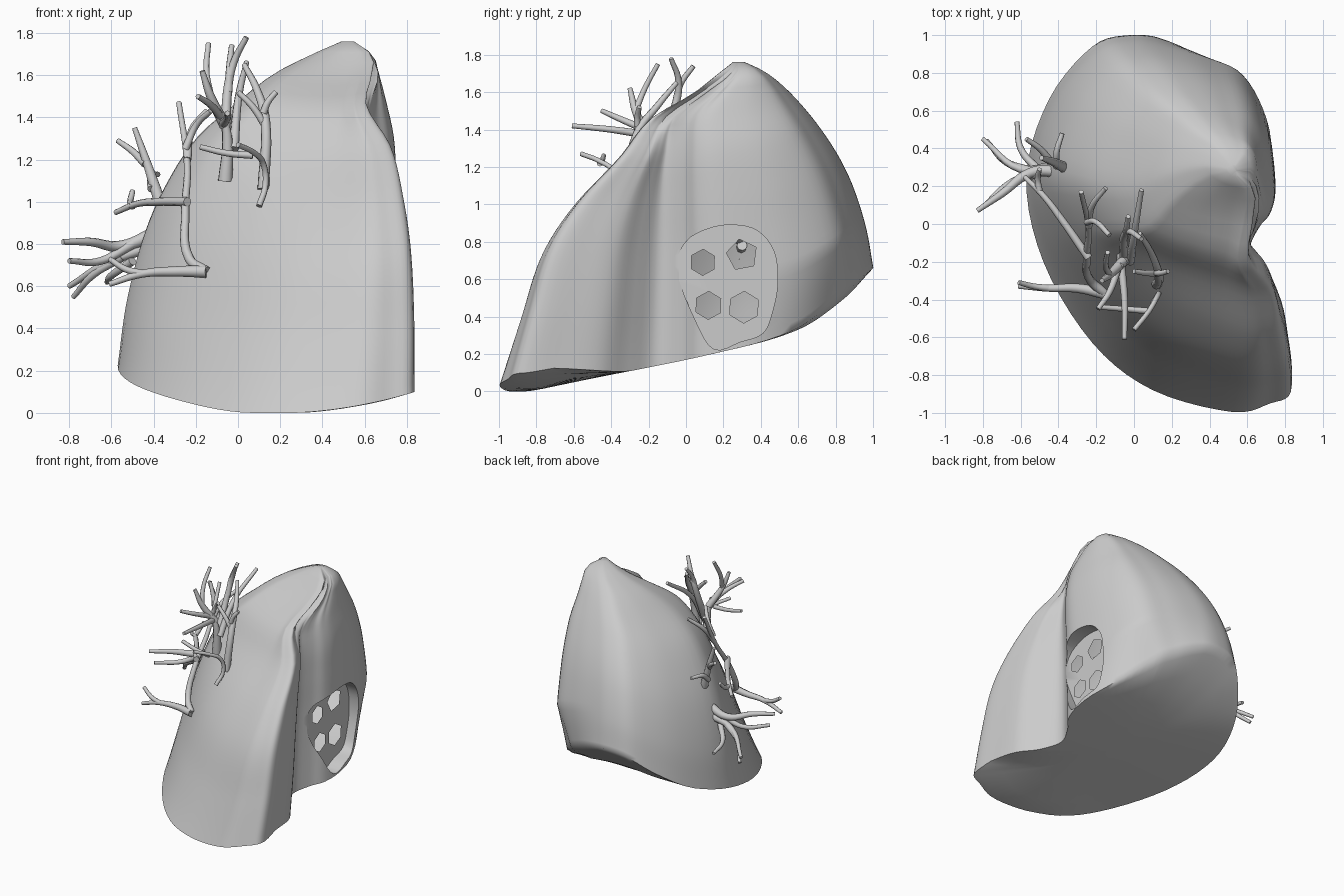
import bpy, bmesh, math

if "Cube" in bpy.data.objects:
    bpy.data.objects.remove(bpy.data.objects["Cube"])


def interp(rows, t):
    # smooth (Hermite) interpolation of rows (key, v1, v2, ...)
    i = 0
    while i < len(rows) - 2 and t > rows[i + 1][0]:
        i += 1
    a, b = rows[i], rows[i + 1]
    p, n = rows[max(i - 1, 0)], rows[min(i + 2, len(rows) - 1)]
    h = b[0] - a[0]
    u = (t - a[0]) / h
    out = []
    for k in range(1, len(a)):
        ma = (b[k] - p[k]) / (b[0] - p[0]) * h
        mb = (n[k] - a[k]) / (n[0] - a[0]) * h
        out.append((2*u**3 - 3*u*u + 1) * a[k] + (u**3 - 2*u*u + u) * ma
                   + (3*u*u - 2*u**3) * b[k] + (u**3 - u*u) * mb)
    return out


def closed(pts, per):
    # smooth closed outline through pts
    n = len(pts)
    rows = [(i, *pts[i % n]) for i in range(-2, n + 3)]
    return [interp(rows, i / per) for i in range(n * per)]


def clip(v):
    return max(0.0, min(1.0, v))


def make_object(name, bm):
    bmesh.ops.recalc_face_normals(bm, faces=bm.faces)
    me = bpy.data.meshes.new(name)
    bm.to_mesh(me)
    bm.free()
    ob = bpy.data.objects.new(name, me)
    bpy.context.collection.objects.link(ob)
    return ob


def select(ob):
    bpy.ops.object.select_all(action='DESELECT')
    ob.select_set(True)
    bpy.context.view_layer.objects.active = ob


# Lobe: base outline, tilted base height and section limits by height
OUTLINE = [(.83, -.89), (.815, -.66), (.775, -.46), (.67, -.31), (.585, -.16), (.64, -.02),
           (.715, .08), (.745, .25), (.70, .58), (.57, .83), (.38, .925), (.18, .98), (-.02, 1),
           (-.22, .94), (-.45, .66), (-.57, .25), (-.48, -.2), (-.22, -.63), (.1, -.88),
           (.52, -.995), (.72, -.95)]
BASE = [(-1, 0), (-.85, 0), (-.6, .05), (.14, .2), (.6, .33), (.85, .5), (1, .66)]
# height fraction, x min, x max, y min, y of notch, y max, inward shift of front margin
LIMITS = [(0, -.57, .83, -1, -.15, 1, 0), (.2, -.53, .83, -.9, -.14, .96, 0),
          (.4, -.45, .825, -.79, -.13, .89, .01), (.55, -.35, .82, -.62, -.12, .81, .04),
          (.7, -.2, .8, -.37, -.1, .7, .08), (.82, .01, .745, -.2, -.05, .59, .14),
          (.9, .17, .7, .03, .11, .5, .07), (.96, .35, .655, .16, .24, .41, .02),
          (1, .49, .55, .25, .28, .315, 0)]
TOP = 1.76


def base_z(x, y):
    y = max(-1, min(1, y))
    return max(0, interp(BASE, y)[0] + .1 * clip((x - .2) / .63)**2 * clip((-y - .3) / .4))


def lobe_point(xb, yb, f):
    x0, x1, y0, yn, y1, front = interp(LIMITS, f)
    x = x0 + (xb + .57) / 1.4 * (x1 - x0)
    if yb < -.15:
        y = yn + (yb + .15) / .85 * (yn - y0)
    else:
        y = yn + (yb + .15) / 1.15 * (y1 - yn)
    x -= front * clip((-yb - .1) / .4) * clip((xb - .3) / .45)
    # the notch fades out towards the apex
    if xb > .5:
        x += .07 * clip((f - .78) / .12) * clip((1 - f) / .1) * clip(1 - abs(yb + .16) / .28)
    d = .085 * 4 * f * (1 - f) * clip((-(xb + yb) * .707 - .2) / .4)
    # undercut of the rear inner corner
    under = clip(1 - f / .24) * clip(1 - math.hypot(xb - .58, yb - .82) / .5)
    zb = base_z(xb, yb)
    return x + d - .11 * under, y + d - .04 * under, zb + f * (TOP - zb)


outline = closed(OUTLINE, 5)
rim = [lobe_point(x, y, 0) for x, y in outline]
rings = []
for s in (.08, .3, .55, .8, .95):
    ring = []
    for x, y, z in rim:
        px, py = .15 + (x - .15) * s, y * s
        ring.append((px, py, base_z(px, py)))
    rings.append(ring)
LEVELS = 34
for i in range(LEVELS + 1):
    rings.append([lobe_point(x, y, i / LEVELS) for x, y in outline])

bm = bmesh.new()
vr = [[bm.verts.new(p) for p in ring] for ring in rings]
n = len(outline)
for a, b in zip(vr, vr[1:]):
    for i in range(n):
        j = (i + 1) % n
        bm.faces.new((a[i], a[j], b[j], b[i]))
bm.faces.new(vr[0][::-1])
bm.faces.new(vr[-1])
lobe = make_object("lung_lobe", bm)


def cut_prism(name, pts, x0, x1):
    # prism along x that is subtracted from the lobe
    c = bmesh.new()
    a = [c.verts.new((x0, y, z)) for y, z in pts]
    b = [c.verts.new((x1, y, z)) for y, z in pts]
    c.faces.new(a)
    c.faces.new(b[::-1])
    for i in range(len(a)):
        j = (i + 1) % len(a)
        c.faces.new((a[i], a[j], b[j], b[i]))
    cutter = make_object(name, c)
    cutter.hide_render = True
    select(lobe)
    m = lobe.modifiers.new(name, 'BOOLEAN')
    m.operation = 'DIFFERENCE'
    m.solver = 'EXACT'
    m.object = cutter
    bpy.ops.object.modifier_apply(modifier=m.name)
    bpy.data.objects.remove(cutter)


# Recess on the inner side with four openings
EGG = [(-.05, .65), (0, .8), (.12, .87), (.25, .89), (.38, .86), (.47, .75), (.49, .58),
       (.46, .42), (.41, .31), (.29, .265), (.15, .225), (.05, .38)]
FLOOR = .635
cut_prism("recess_cutter", closed(EGG, 4), FLOOR, 1.1)
HOLES = [(.09, .69, .07, 6), (.3, .73, .085, 5), (.12, .46, .075, 6), (.31, .45, .085, 6)]
for y, z, r, k in HOLES:
    poly = [(y + r * math.cos(math.tau * i / k + .5), z + r * math.sin(math.tau * i / k + .5))
            for i in range(k)]
    cut_prism("opening_cutter", poly, .5, 1.1)

# Open the holes into the hollow inside
bm = bmesh.new()
bm.from_mesh(lobe.data)
pit = []
for f in bm.faces:
    c = f.calc_center_median()
    if .45 < c.x < FLOOR - .005 and any(math.hypot(c.y - y, c.z - z) < r + .005
                                        for y, z, r, k in HOLES):
        pit.append(f)
bmesh.ops.delete(bm, geom=pit, context='FACES')
bm.to_mesh(lobe.data)
bm.free()
select(lobe)
bpy.ops.object.shade_smooth_by_angle(angle=math.radians(60))


# Branching vessels: each path is (start radius, points...)
def vessels(name, paths, dy=0):
    cu = bpy.data.curves.new(name, 'CURVE')
    cu.dimensions = '3D'
    cu.bevel_depth = 1
    cu.bevel_resolution = 2
    cu.resolution_u = 6
    cu.use_fill_caps = True
    for r, *pts in paths:
        sp = cu.splines.new('BEZIER')
        sp.bezier_points.add(len(pts) - 1)
        for i, (bp, p) in enumerate(zip(sp.bezier_points, pts)):
            bp.co = (p[0], p[1] + dy, p[2])
            bp.radius = r + (.013 - r) * i / (len(pts) - 1)
            bp.handle_left_type = bp.handle_right_type = 'AUTO'
    ob = bpy.data.objects.new(name, cu)
    bpy.context.collection.objects.link(ob)
    select(ob)
    bpy.ops.object.convert(target='MESH')
    bpy.ops.object.shade_smooth_by_angle(angle=math.radians(50))


vessels("upper_vessels", [
    (.036, (-.06, -.18, 1.1), (-.05, -.2, 1.3), (-.07, -.22, 1.42)),
    (.028, (-.06, -.2, 1.36), (-.13, -.27, 1.5), (-.17, -.3, 1.62)),
    (.022, (-.07, -.2, 1.37), (-.05, -.4, 1.4), (-.05, -.61, 1.42)),
    (.026, (-.05, -.18, 1.25), (-.05, -.06, 1.52), (-.02, -.04, 1.66), (.04, -.08, 1.78)),
    (.02, (-.045, -.06, 1.52), (-.04, -.03, 1.64), (-.03, .04, 1.74)),
    (.024, (-.02, -.2, 1.25), (0, -.06, 1.48), (.04, .18, 1.66)),
    (.018, (-.13, -.27, 1.5), (-.15, -.22, 1.62), (-.14, -.15, 1.75)),
    (.02, (-.08, -.22, 1.4), (-.13, -.36, 1.46), (-.19, -.45, 1.5))])
vessels("front_vessels", [
    (.015, (.1, -.42, .98), (.13, -.37, 1.08), (.12, -.39, 1.18), (.08, -.46, 1.23), (0, -.56, 1.27)),
    (.028, (.12, -.32, 1.06), (.13, -.26, 1.38), (.09, -.15, 1.53), (.03, -.05, 1.65)),
    (.018, (.13, -.26, 1.36), (.07, -.26, 1.45), (0, -.25, 1.52)),
    (.018, (.12, -.26, 1.42), (.14, -.26, 1.47), (.18, -.25, 1.52)),
    (.017, (.07, -.46, 1.22), (-.05, -.45, 1.23), (-.18, -.44, 1.26))])
vessels("side_vessels", [
    (.026, (-.15, -.34, .67), (-.23, -.27, .73), (-.25, -.15, .95), (-.24, 0, 1.17), (-.28, .2, 1.47)),
    (.02, (-.24, .02, 1.2), (-.22, .13, 1.34), (-.15, .22, 1.43)),
    (.018, (-.25, .04, 1.25), (-.2, .04, 1.36), (-.13, -.03, 1.43)),
    (.03, (-.15, -.34, .67), (-.3, -.31, .67), (-.45, -.31, .66), (-.61, -.3, .61)),
    (.018, (-.45, -.31, .66), (-.53, -.3, .68), (-.61, -.28, .73)),
    (.022, (-.24, -.15, 1.0), (-.38, .05, 1.0), (-.48, .18, .99), (-.58, .28, .95)),
    (.018, (-.5, .2, .98), (-.51, .27, 1.0), (-.5, .32, 1.05))], -.03)
vessels("lateral_vessels", [
    (.03, (-.37, .3, 1.0), (-.43, .33, 1.18), (-.49, .35, 1.35)),
    (.02, (-.44, .33, 1.18), (-.5, .4, 1.24), (-.57, .45, 1.29)),
    (.02, (-.41, .3, 1.06), (-.41, .38, 1.12), (-.38, .48, 1.13)),
    (.034, (-.39, .28, .85), (-.55, .27, .79), (-.7, .16, .81), (-.83, .07, .81)),
    (.024, (-.5, .27, .8), (-.65, .22, .72), (-.8, .09, .72)),
    (.028, (-.44, .3, .78), (-.6, .29, .72), (-.8, .45, .6)),
    (.024, (-.55, .28, .74), (-.68, .33, .66), (-.78, .44, .55)),
    (.022, (-.5, .28, .72), (-.6, .4, .65), (-.62, .54, .62))])
